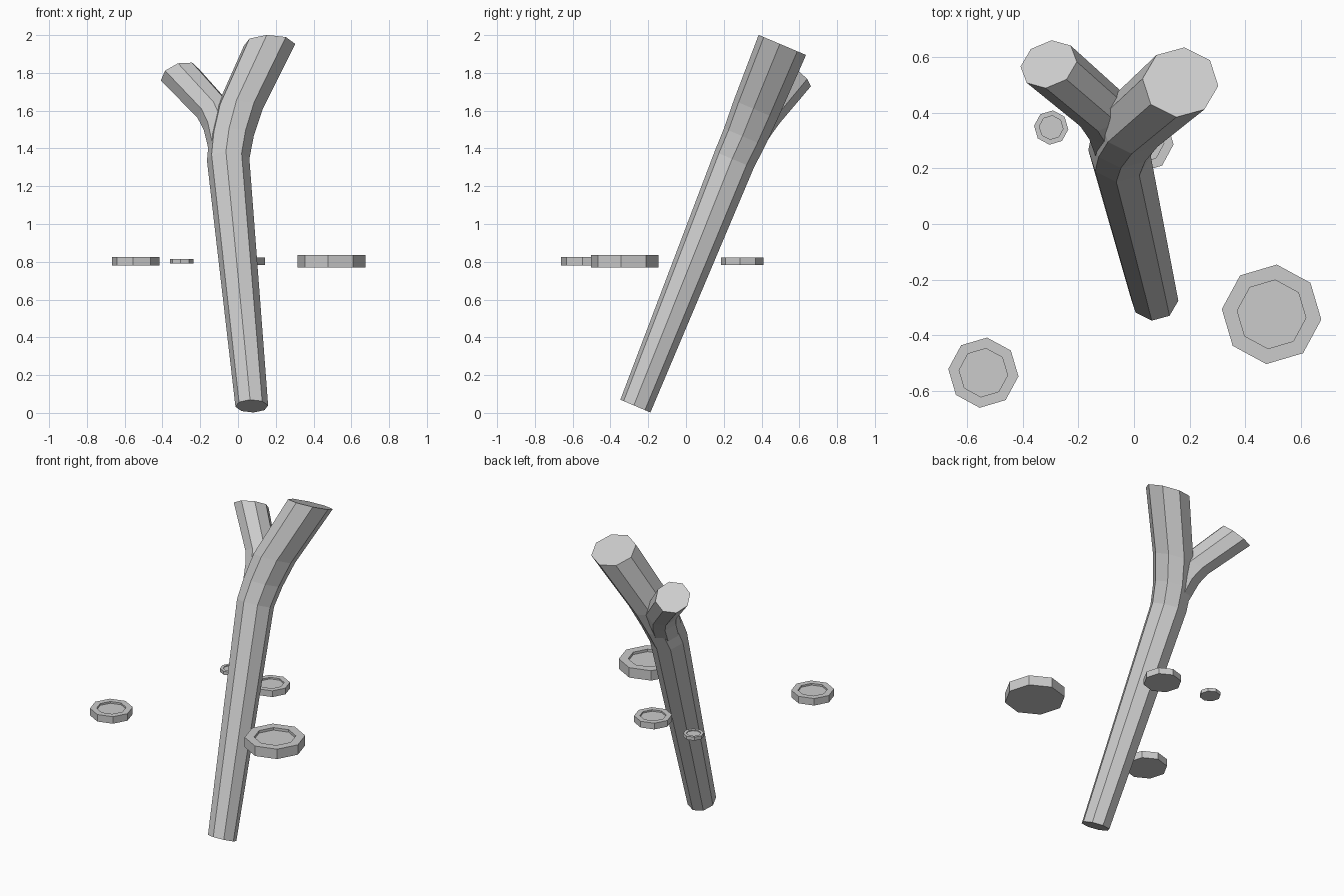
import bpy, bmesh
from math import cos, sin, radians, tau
from mathutils import Vector

if "Cube" in bpy.data.objects:
    bpy.data.objects.remove(bpy.data.objects["Cube"])

SIDES = 8
TURN = radians(-6)


def ring(bm, center, radius, normal):
    n = Vector(normal).normalized()
    u = Vector((1, 0, 0))
    u = (u - n * u.dot(n)).normalized()
    v = n.cross(u)
    return [bm.verts.new(Vector(center) + radius * (u * cos(TURN + tau * i / SIDES)
                                                    + v * sin(TURN + tau * i / SIDES)))
            for i in range(SIDES)]


def tube(name, rings):
    """Closed flat-shaded tube through (center, radius, normal) rings."""
    bm = bmesh.new()
    loops = [ring(bm, *r) for r in rings]
    for a, b in zip(loops, loops[1:]):
        for i in range(SIDES):
            j = (i + 1) % SIDES
            bm.faces.new((a[i], a[j], b[j], b[i]))
    bm.faces.new(loops[0][::-1])
    bm.faces.new(loops[-1])
    bmesh.ops.recalc_face_normals(bm, faces=bm.faces)
    mesh = bpy.data.meshes.new(name)
    bm.to_mesh(mesh)
    bm.free()
    obj = bpy.data.objects.new(name, mesh)
    bpy.context.collection.objects.link(obj)
    return obj


# Leaning trunk that bends into the thick right-hand limb
LEAN = (0, 0.39, 0.92)
tube("trunk", [
    ((0.073, -0.268, 0.036), 0.087, LEAN),
    ((-0.052, 0.255, 1.34), 0.113, LEAN),
    ((-0.035, 0.310, 1.46), 0.119, LEAN),
    ((0.005, 0.369, 1.605), 0.127, LEAN),
    ((0.167, 0.510, 1.948), 0.137, LEAN),
])

# Thinner left-hand limb, rooted inside the trunk
FORK = (-0.36, 0.75, 1)
tube("side_limb", [
    ((-0.052, 0.265, 1.36), 0.095, LEAN),
    ((-0.085, 0.365, 1.52), 0.099, (-0.2, 0.6, 1)),
    ((-0.120, 0.415, 1.59), 0.099, FORK),
    ((-0.307, 0.575, 1.79), 0.106, FORK),
])

# Floating discs with a shallow recess in the top
UP = (0, 0, 1)
for i, (x, y, r) in enumerate([(0.495, -0.325, 0.180), (-0.542, -0.535, 0.127),
                               (-0.298, 0.347, 0.062), (0.03, 0.298, 0.113)]):
    half, z = 0.18 * r, 0.803
    tube(f"disc_{i + 1}", [
        ((x, y, z - half), r, UP),
        ((x, y, z + half), r, UP),
        ((x, y, z + half), r * 0.69, UP),
        ((x, y, z + half * 0.5), r * 0.69, UP),
    ])
